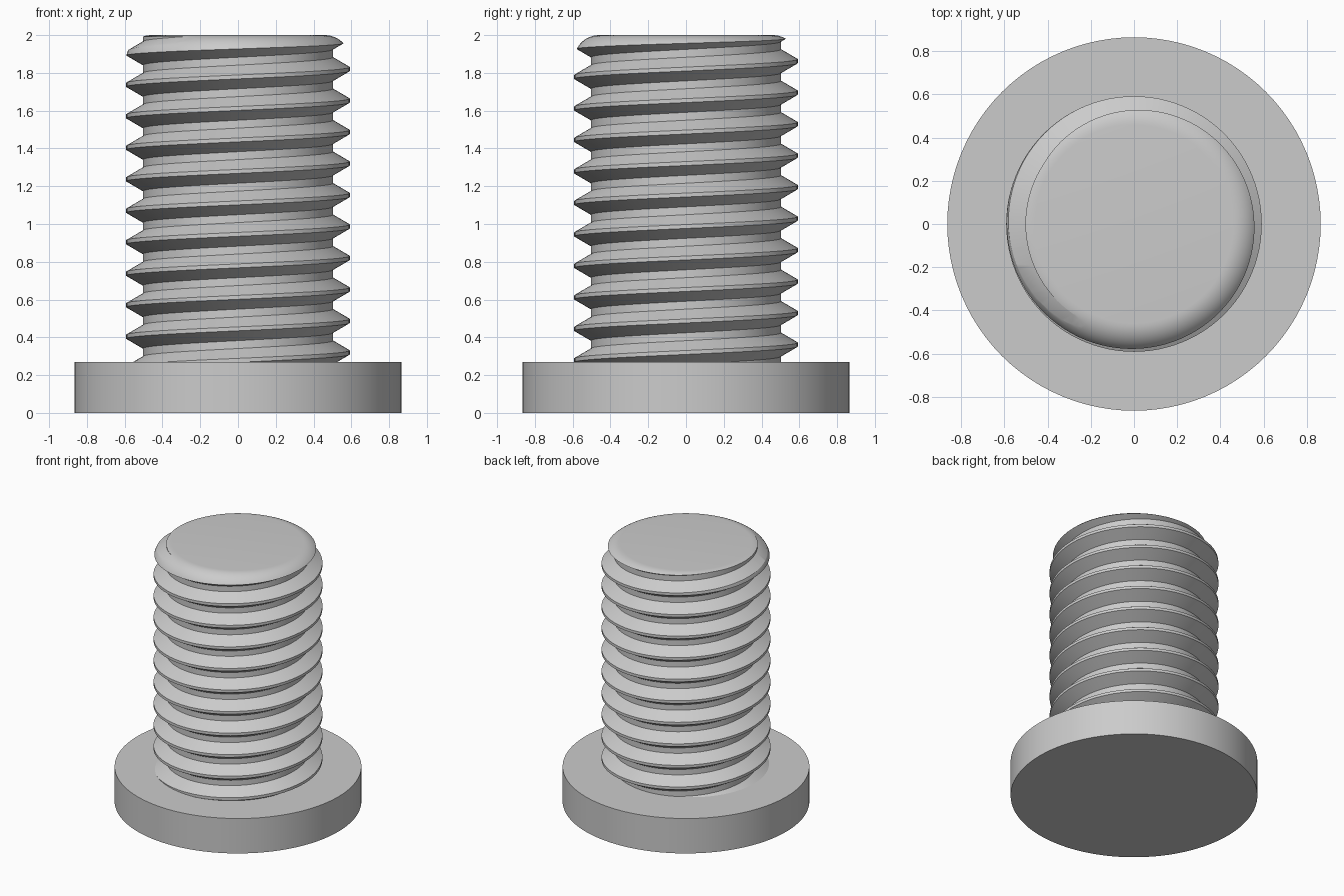
import bpy, bmesh, math

if "Cube" in bpy.data.objects:
    bpy.data.objects.remove(bpy.data.objects["Cube"])

PITCH, ROOT, CREST = 0.1667, 0.503, 0.592
SEG = 96
HEAD_R, HEAD_H, TOP = 0.865, 0.27, 2.0

steel = bpy.data.materials.new("grey steel")
steel.diffuse_color = (0.6, 0.6, 0.6, 1)
steel.use_nodes = True
steel.node_tree.nodes["Principled BSDF"].inputs["Base Color"].default_value = steel.diffuse_color


def make_object(name, bm):
    bmesh.ops.recalc_face_normals(bm, faces=bm.faces)
    mesh = bpy.data.meshes.new(name)
    bm.to_mesh(mesh)
    bm.free()
    ob = bpy.data.objects.new(name, mesh)
    mesh.materials.append(steel)
    bpy.context.collection.objects.link(ob)
    return ob


def lathe(name, profile):
    """Solid of revolution, closed by flat discs at both ends."""
    bm = bmesh.new()
    rings = [[bm.verts.new((r * math.cos(2 * math.pi * i / SEG),
                            r * math.sin(2 * math.pi * i / SEG), z))
              for i in range(SEG)] for r, z in profile]
    for a, b in zip(rings, rings[1:]):
        for i in range(SEG):
            j = (i + 1) % SEG
            bm.faces.new((a[i], a[j], b[j], b[i]))
    bm.faces.new(rings[0])
    bm.faces.new(rings[-1])
    return make_object(name, bm)


def threaded_rod(name, z_low, z_high):
    """Helical sweep of the thread profile, trimmed flat at both ends."""
    half, root = PITCH / 16, PITCH / 2 - PITCH / 8
    profile = [(CREST, -half), (CREST, half), (ROOT, root), (ROOT, PITCH - root)]
    rows = [(r, 0.32 + PITCH * k + dz) for k in range(-3, 13) for r, dz in profile]
    bm = bmesh.new()
    grid = []
    for i in range(SEG):
        a = 2 * math.pi * i / SEG
        grid.append([bm.verts.new((r * math.cos(a), r * math.sin(a),
                                   z + PITCH * i / SEG)) for r, z in rows])
    # one full turn joins each row to the same row one pitch higher
    grid.append(grid[0][4:])
    for a, b in zip(grid, grid[1:]):
        for k in range(min(len(a), len(b)) - 1):
            bm.faces.new((a[k], b[k], b[k + 1], a[k + 1]))
    for z, side in ((z_low, -1), (z_high, 1)):
        bmesh.ops.bisect_plane(bm, geom=bm.verts[:] + bm.edges[:] + bm.faces[:],
                               dist=1e-6, plane_co=(0, 0, z),
                               plane_no=(0, 0, side), clear_outer=True)
        rim = [e for e in bm.edges if e.is_boundary
               and all(abs(v.co.z - z) < 1e-4 for v in e.verts)]
        bmesh.ops.holes_fill(bm, edges=rim, sides=0)
    return make_object(name, bm)


def apply_boolean(target, tool, operation):
    mod = target.modifiers.new(operation.lower(), 'BOOLEAN')
    mod.operation, mod.object, mod.solver = operation, tool, 'EXACT'
    bpy.context.view_layer.objects.active = target
    bpy.ops.object.modifier_apply(modifier=mod.name)
    bpy.data.objects.remove(tool)


# threaded shank with a rounded tip
shank = threaded_rod("bolt", 0.2, TOP + 0.05)
R, CX = 0.133, 0.46
tip = [(0.7, 0.1), (0.7, TOP - R - 0.02), (CX + R, TOP - R)]
tip += [(CX + R * math.cos(t), TOP - R + R * math.sin(t))
        for t in (math.pi / 2 * k / 12 for k in range(1, 13))]
apply_boolean(shank, lathe("tip_rounding", tip), 'INTERSECT')

# flat round head
head = lathe("head", [(HEAD_R, 0), (HEAD_R, HEAD_H)])
apply_boolean(shank, head, 'UNION')

# smooth curved surfaces, crisp thread edges
bpy.ops.object.select_all(action='DESELECT')
shank.select_set(True)
bpy.context.view_layer.objects.active = shank
bpy.ops.object.shade_smooth_by_angle(angle=math.radians(30))
